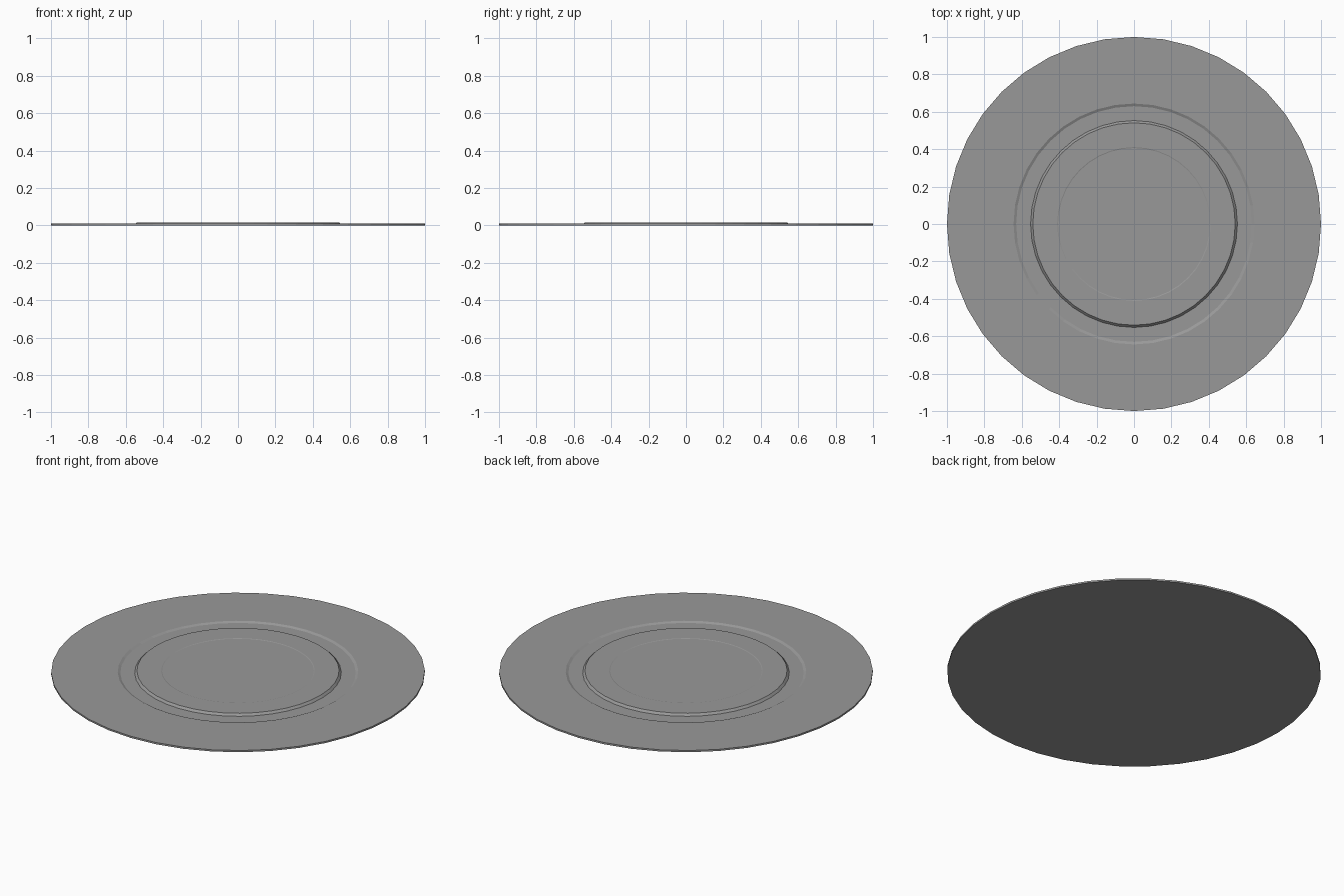
import bpy, bmesh, math

if "Cube" in bpy.data.objects:
    bpy.data.objects.remove(bpy.data.objects["Cube"])

SEG = 40


def lathe(name, profile):
    """Revolve an (r, z) profile around z; r == 0 ends become fan centres."""
    bm = bmesh.new()
    rings = []
    for r, z in profile:
        if r == 0:
            rings.append([bm.verts.new((0, 0, z))] * SEG)
        else:
            rings.append([bm.verts.new((r * math.cos(2 * math.pi * i / SEG),
                                        r * math.sin(2 * math.pi * i / SEG), z))
                          for i in range(SEG)])
    for a, b in zip(rings, rings[1:]):
        for i in range(SEG):
            j = (i + 1) % SEG
            bm.faces.new(list(dict.fromkeys((a[i], a[j], b[j], b[i]))))
    bmesh.ops.recalc_face_normals(bm, faces=bm.faces)
    me = bpy.data.meshes.new(name)
    bm.to_mesh(me)
    bm.free()
    ob = bpy.data.objects.new(name, me)
    bpy.context.collection.objects.link(ob)
    return ob


# Thin plate: flat rim, shallow dip, raised centre with a slight inner recess
plate = lathe("round_plate", [
    (0, 0), (1.0, 0), (1.0, 0.01),
    (0.644, 0.01), (0.63, 0.0035),
    (0.553, 0.0035), (0.541, 0.016),
    (0.411, 0.016), (0.406, 0.0145),
    (0, 0.0145),
])

# Mid-grey surface
grey = bpy.data.materials.new("mid_grey")
grey.diffuse_color = (0.318, 0.318, 0.318, 1)
grey.use_nodes = True
grey.node_tree.nodes["Principled BSDF"].inputs["Base Color"].default_value = grey.diffuse_color
plate.data.materials.append(grey)
